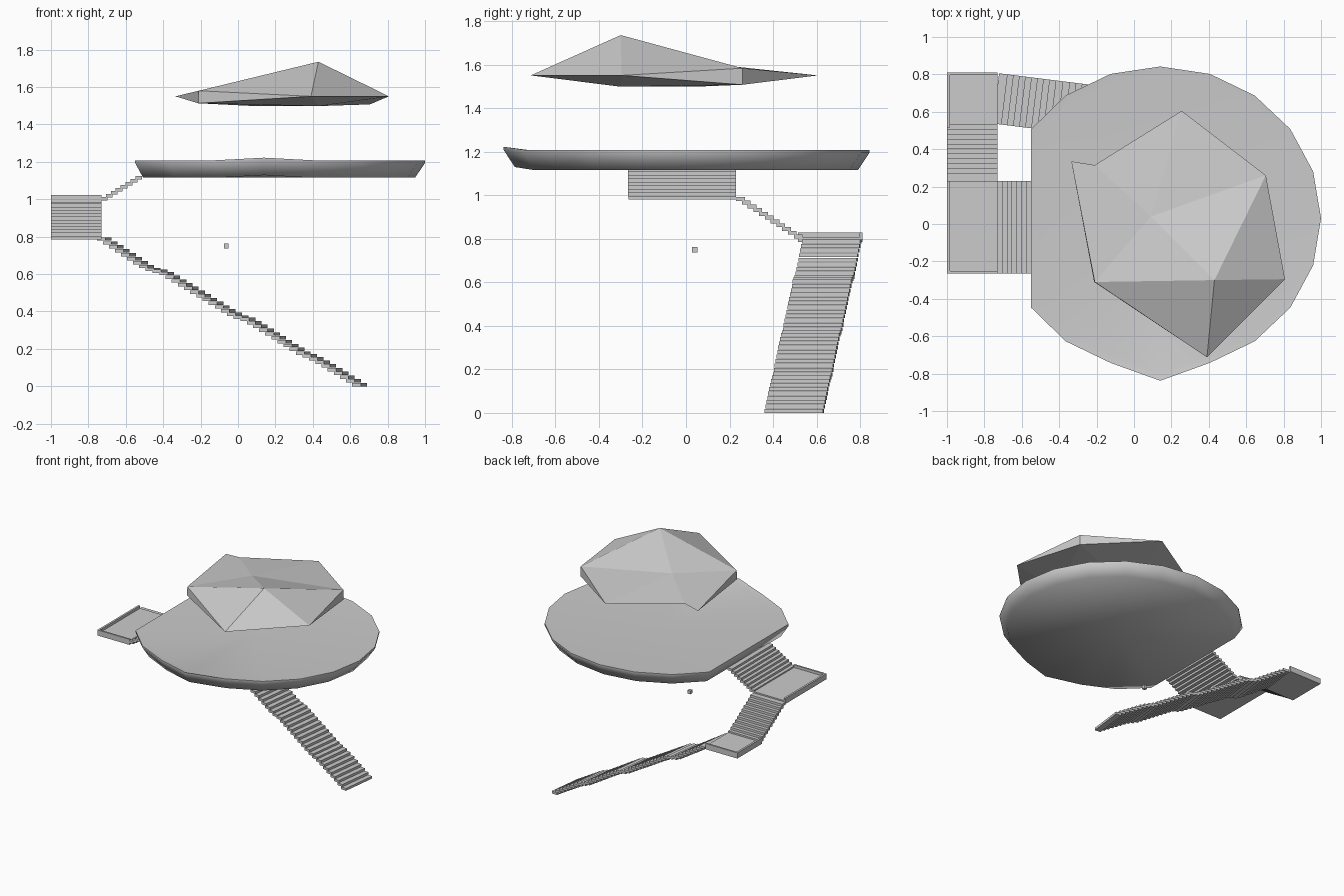
import bpy, bmesh, math
from mathutils import Vector, Matrix

if "Cube" in bpy.data.objects:
    bpy.data.objects.remove(bpy.data.objects["Cube"])


def finish(name, bm):
    bmesh.ops.recalc_face_normals(bm, faces=bm.faces)
    me = bpy.data.meshes.new(name)
    bm.to_mesh(me)
    bm.free()
    ob = bpy.data.objects.new(name, me)
    bpy.context.collection.objects.link(ob)
    return ob


def add_box(bm, center, size, angle=0.0):
    m = (Matrix.Translation(center) @ Matrix.Rotation(angle, 4, 'Z')
         @ Matrix.Diagonal((*size, 1)))
    bmesh.ops.create_cube(bm, size=1, matrix=m)


def span_box(bm, lo, hi):
    lo, hi = Vector(lo), Vector(hi)
    add_box(bm, (lo + hi) / 2, hi - lo)


def flight(name, path, count, size, angle=0.0):
    """Thin overlapping treads spread evenly along a polyline of step centres."""
    pts = [Vector(p) for p in path]
    lens = [(b - a).length for a, b in zip(pts, pts[1:])]
    bm = bmesh.new()
    for i in range(count):
        d, k = sum(lens) * i / (count - 1), 0
        while k < len(lens) - 1 and d > lens[k]:
            d -= lens[k]
            k += 1
        add_box(bm, pts[k].lerp(pts[k + 1], d / lens[k]), size, angle)
    return finish(name, bm)


def landing(name, y0, y1, z0, z1, lip_y):
    """Slab with low lips on the outer side and on one end."""
    bm = bmesh.new()
    span_box(bm, (-1, y0, z0), (-0.73, y1, z0 + 0.022))
    span_box(bm, (-1, y0, z0), (-0.985, y1, z1))
    span_box(bm, (-1, lip_y, z0), (-0.73, lip_y + 0.013, z1))
    return finish(name, bm)


# Round deck with one straight side, tapered underneath
bm = bmesh.new()
rings = []
for scale, z in ((0.95, 1.205), (1, 1.208), (1, 1.194), (0.938, 1.115)):
    ring = []
    for i in range(20):
        if i in (9, 10, 11):
            continue
        a = i * math.tau / 20
        x, y = 0.86 * math.cos(a), 0.03 + 0.812 * math.sin(a)
        if i == 15:
            y = -0.838
        x = max(x, -0.69)
        lift = 0.014 if i == 15 and scale != 0.95 else 0
        ring.append(bm.verts.new((0.14 + x * scale, y * scale, z + lift)))
    rings.append(ring)
for top, low in zip(rings, rings[1:]):
    for i in range(len(top)):
        j = (i + 1) % len(top)
        bm.faces.new((top[i], top[j], low[j], low[i]))
for ring, z in ((rings[0], 1.202), (rings[-1], 1.115)):
    c = bm.verts.new((0.14, 0.02, z))
    for i in range(len(ring)):
        bm.faces.new((c, ring[i], ring[(i + 1) % len(ring)]))
deck = finish("deck", bm)
bpy.context.view_layer.objects.active = deck
deck.select_set(True)
bpy.ops.object.shade_smooth_by_angle(angle=math.radians(65))
deck.select_set(False)

# Faceted canopy floating over the deck
P = {
    'A': (0.255, 0.605, 1.55), 'B': (-0.335, 0.335, 1.55),
    'C': (0.39, -0.713, 1.55), 'D': (0.807, -0.295, 1.55),
    'E': (0.705, 0.26, 1.583), 'F': (-0.21, -0.31, 1.58),
    'H': (-0.21, 0.315, 1.565), 'T': (0.43, -0.30, 1.735),
    'U': (0.09, 0.04, 1.61),
    'e': (0.705, 0.26, 1.507), 'f': (-0.213, -0.31, 1.513),
    'p': (0.43, -0.30, 1.498), 'u': (0.09, 0.04, 1.498),
}
FACES = ("UEA UAH UHF UFT UTE TFC TCD TDE HBF "      # top
         "FBf FfC EeA EDe "                          # rim
         "uAe uHA uBH ufB upf uep pCf pDC peD").split()  # underside
bm = bmesh.new()
v = {k: bm.verts.new(co) for k, co in P.items()}
for f in FACES:
    bm.faces.new([v[k] for k in f])
finish("canopy", bm)

# Long lower flight: four steep runs joined by flatter steps
tilt = -math.atan2(0.17, 1.38)
flight("lower_flight",
       [(0.65 - s, 0.498 + 0.125 * s, z) for s, z in
        ((0, 0.009), (0.22, 0.143), (0.30, 0.176), (0.59, 0.357),
         (0.65, 0.373), (1.04, 0.608), (1.12, 0.628), (1.365, 0.787))],
       42, (0.046, 0.27, 0.018), tilt)

# Landings and the two short upper flights
landing("lower_landing", 0.515, 0.81, 0.785, 0.828, 0.797)
flight("middle_flight", [(-0.865, 0.515, 0.81), (-0.865, 0.25, 0.983)],
       11, (0.27, 0.04, 0.018))
landing("upper_landing", -0.265, 0.23, 0.98, 1.022, -0.265)
flight("upper_flight", [(-0.715, -0.018, 1.003), (-0.53, -0.018, 1.115)],
       8, (0.036, 0.495, 0.018))

# Small floating cube under the deck
bm = bmesh.new()
add_box(bm, (-0.062, 0.04, 0.75), (0.025, 0.025, 0.025))
finish("small_cube", bm)
